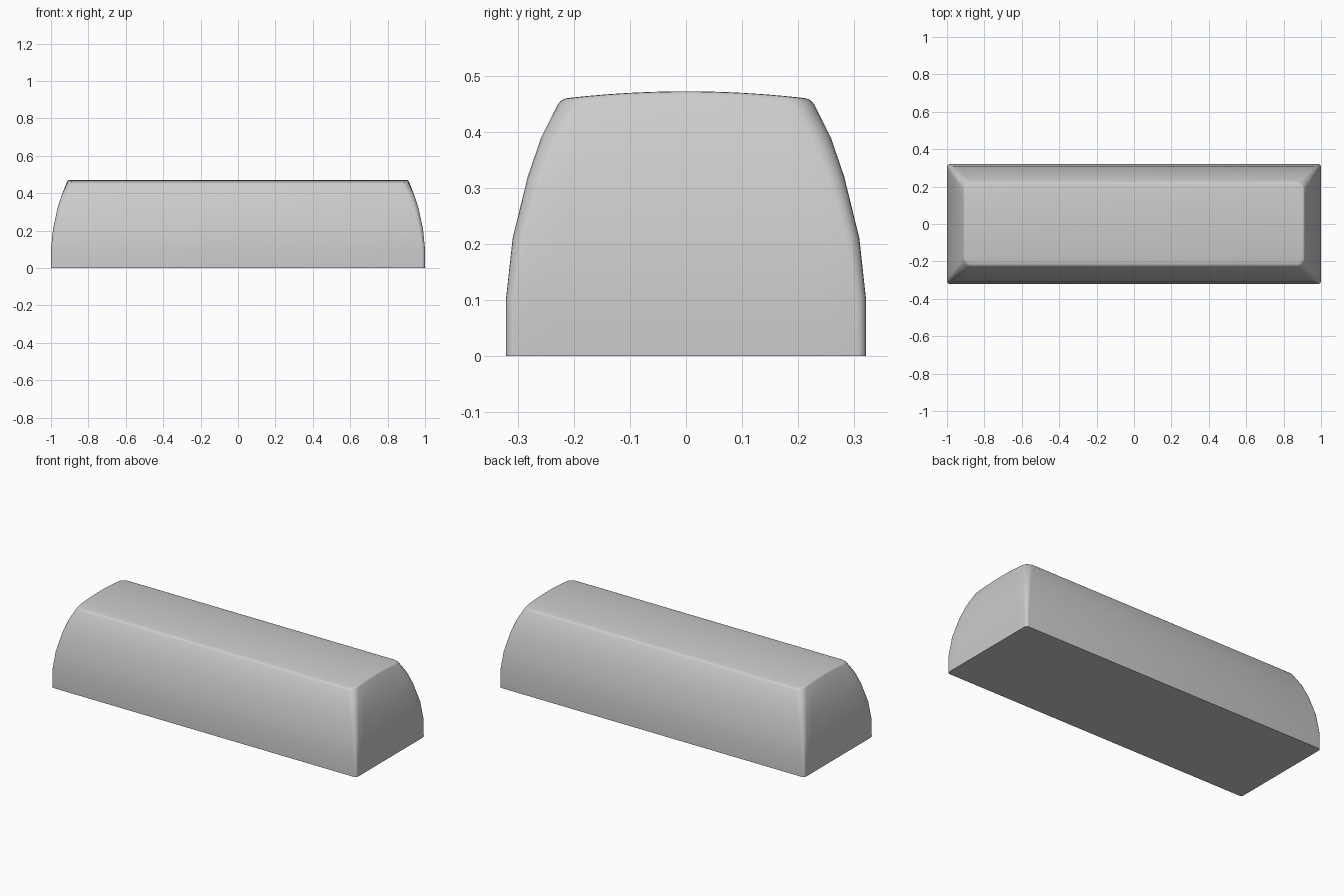
import bpy, bmesh
from math import sin, cos, pi

if "Cube" in bpy.data.objects:
    bpy.data.objects.remove(bpy.data.objects["Cube"])


def crown(y):
    # gently convex top surface
    return 0.472 - 0.012 * (y / 0.21) ** 2


def half_ring(hx, hy, r, corner=5, across=10):
    # right half of a rounded rectangle, from front to back
    pts = []
    for i in range(corner + 1):
        a = -pi / 2 + i / corner * pi / 2
        pts.append((hx - r + r * cos(a), -hy + r + r * sin(a)))
    for i in range(1, across):
        pts.append((hx, (hy - r) * (2 * i / across - 1)))
    for i in range(corner + 1):
        a = i / corner * pi / 2
        pts.append((hx - r + r * cos(a), hy - r + r * sin(a)))
    return pts


# body levels: half length, half width, corner radius, height
walls = [(1.0, 0.321, 0.016, 0.0), (1.0, 0.321, 0.018, 0.10),
         (0.989, 0.309, 0.024, 0.21), (0.965, 0.282, 0.030, 0.32),
         (0.943, 0.258, 0.036, 0.39)]
# rounded rim levels: half length, half width, corner radius, drop below crown
rim = [(0.914, 0.229, 0.042, 0.010), (0.911, 0.225, 0.042, 0.005),
       (0.907, 0.219, 0.041, 0.001), (0.900, 0.210, 0.038, 0.0)]

bm = bmesh.new()
rings = []
for hx, hy, r, h in walls + rim:
    is_rim = len(rings) >= len(walls)
    right, left = [], []
    for x, y in half_ring(hx, hy, r):
        z = crown(y) - h if is_rim else h
        right.append(bm.verts.new((x, y, z)))
        left.append(bm.verts.new((-x, y, z)))
    rings.append((right, left))

# side walls
for (r0, l0), (r1, l1) in zip(rings, rings[1:]):
    a, b = r0 + l0[::-1], r1 + l1[::-1]
    n = len(a)
    for i in range(n):
        j = (i + 1) % n
        bm.faces.new((a[i], a[j], b[j], b[i]))

# crowned top, as strips running the full length
right, left = rings[-1]
for i in range(len(right) - 1):
    bm.faces.new((left[i], right[i], right[i + 1], left[i + 1]))

# flat underside
right, left = rings[0]
bm.faces.new(right + left[::-1])
bmesh.ops.recalc_face_normals(bm, faces=bm.faces)

mesh = bpy.data.meshes.new("long_key_cap")
bm.to_mesh(mesh)
bm.free()
cap = bpy.data.objects.new("long_key_cap", mesh)
bpy.context.collection.objects.link(cap)
bpy.context.view_layer.objects.active = cap
cap.select_set(True)
bpy.ops.object.shade_smooth_by_angle(angle=0.7)
